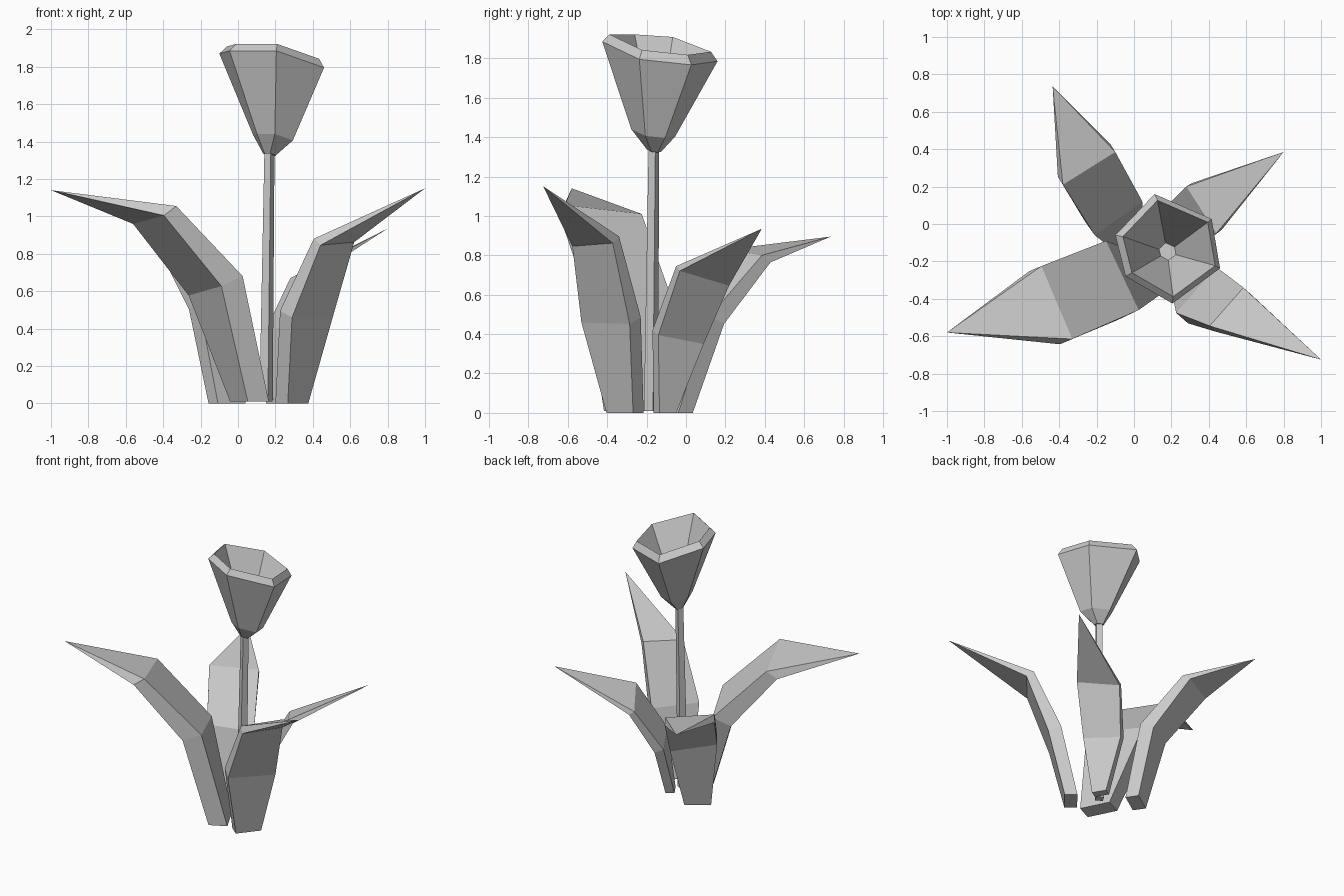
import bpy
import bmesh
import math
from mathutils import Vector

cube = bpy.data.objects.get("Cube")
if cube:
    bpy.data.objects.remove(cube, do_unlink=True)

grey = bpy.data.materials.new("plain_grey")
grey.use_nodes = True
grey_value = (0.6, 0.6, 0.6, 1)
grey.diffuse_color = grey_value
grey.node_tree.nodes["Principled BSDF"].inputs["Base Color"].default_value = grey_value


def loft(name, rings, tip=None):
    """Flat-shaded skin through equal rings, closed by caps or a pointed tip."""
    bm = bmesh.new()
    loops = [[bm.verts.new(point) for point in ring] for ring in rings]
    count = len(loops[0])
    for lower, upper in zip(loops, loops[1:]):
        for i in range(count):
            j = (i + 1) % count
            bm.faces.new((lower[i], lower[j], upper[j], upper[i]))
    bm.faces.new(loops[0])
    if tip is None:
        bm.faces.new(loops[-1])
    else:
        point = bm.verts.new(tip)
        for i in range(count):
            bm.faces.new((loops[-1][i], loops[-1][(i + 1) % count], point))
    bmesh.ops.recalc_face_normals(bm, faces=bm.faces[:])
    mesh = bpy.data.meshes.new(name)
    bm.to_mesh(mesh)
    bm.free()
    mesh.materials.append(grey)
    obj = bpy.data.objects.new(name, mesh)
    bpy.context.collection.objects.link(obj)
    return obj


def leaf(name, thickness, edges, tip):
    """Bent blade: each entry gives the two inner corners of a cross-section."""
    tip = Vector(tip)
    rings = []
    for (a, b), spread, drop in zip(edges, (1, 1, 0.57), (0, 0.42, 0.4)):
        a, b = Vector(a), Vector(b)
        across = b - a
        outward = Vector((across.y, -across.x, 0)).normalized()
        if outward.dot(tip - a) < 0:
            outward.negate()
        offset = (outward * spread - Vector((0, 0, drop))) * thickness
        rings.append([a, b, b + offset, a + offset])
    return loft(name, rings, tip)


# Four leaves, each with base, knee and shoulder sections
leaf("front_right_leaf", 0.126,
     [((0.165, -0.36, 0.01), (0.07, -0.17, 0.01)),
      ((0.025, -0.46, 0.68), (-0.15, -0.09, 0.63)),
      ((-0.33, -0.615, 1.055), (-0.495, -0.225, 1.01))],
     (-1, -0.58, 1.14))
leaf("front_left_leaf", 0.085,
     [((0.2, -0.35, 0), (0.31, -0.215, 0)),
      ((0.225, -0.475, 0.495), (0.44, -0.23, 0.487)),
      ((0.405, -0.545, 0.88), (0.585, -0.34, 0.896))],
     (1, -0.725, 1.15))
leaf("back_left_leaf", 0.06,
     [((0.2, -0.165, 0), (0.15, -0.08, 0)),
      ((0.27, -0.17, 0.42), (0.14, 0.06, 0.375)),
      ((0.44, -0.05, 0.745), (0.28, 0.2, 0.67))],
     (0.8, 0.385, 0.935))
leaf("back_right_leaf", 0.09,
     [((-0.107, -0.14, 0), (0.04, -0.04, 0)),
      ((-0.21, -0.06, 0.54), (0.045, 0.12, 0.49)),
      ((-0.38, 0.21, 0.83), (-0.1, 0.385, 0.8))],
     (-0.435, 0.735, 0.895))


# Four-sided tapering stem
def stem_ring(center, radius):
    return [Vector(center) + radius * Vector((math.cos(angle), math.sin(angle), 0))
            for angle in (math.radians(15 + 90 * i) for i in range(4))]


loft("stem", [stem_ring((0.15, -0.178, 0.01), 0.037),
              stem_ring((0.168, -0.163, 1.34), 0.028)])

# Tilted six-sided cup, with every section scaled from the rim outline
rim = [Vector(p) for p in ((0.11, 0.16, 1.785), (0.415, 0.027, 1.767),
                           (0.46, -0.237, 1.795), (0.205, -0.425, 1.885),
                           (-0.045, -0.28, 1.885), (-0.1, -0.06, 1.87))]
rim_center = sum(rim, Vector()) / len(rim)


def cup_ring(center, scale):
    return [Vector(center) + (p - rim_center) * scale for p in rim]


loft("flower_cup", [cup_ring((0.168, -0.163, 1.33), 0.12),
                    cup_ring((0.185, -0.168, 1.42), 0.38),
                    rim,
                    cup_ring(rim_center + Vector((0.008, 0.002, 0.043)), 0.88),
                    cup_ring((0.178, -0.148, 1.46), 0.16)])
